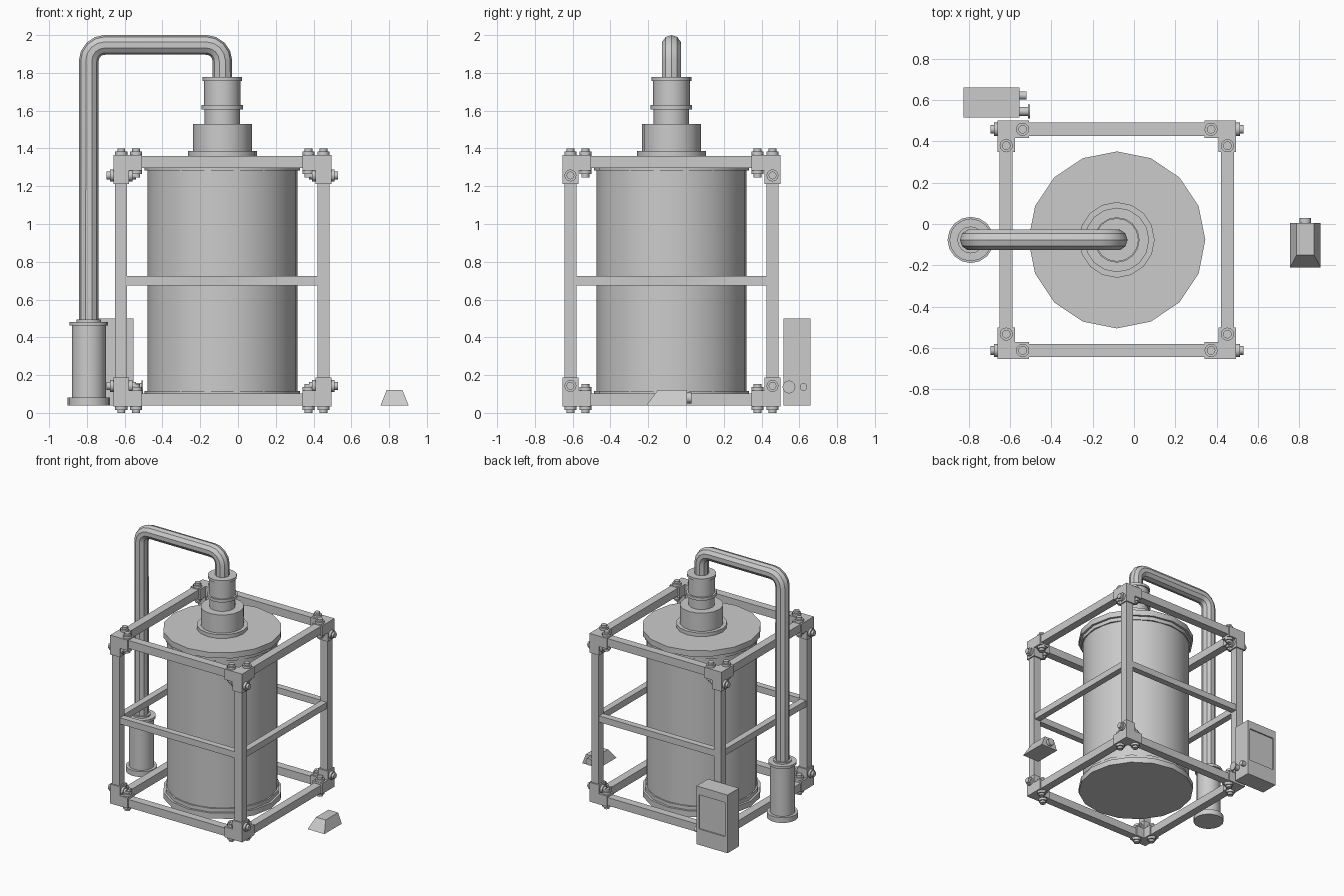
import bpy, bmesh
from math import pi, sin, cos, radians
from mathutils import Matrix, Vector
from itertools import product

if "Cube" in bpy.data.objects:
    bpy.data.objects.remove(bpy.data.objects["Cube"])

CX, CY, CZ = -0.083, -0.077, 0.70      # frame centre
PX = -0.79                             # down-pipe x
UP = Matrix.Identity(4)
ALONG_X = Matrix.Rotation(pi / 2, 4, 'Y')
ALONG_Y = Matrix.Rotation(-pi / 2, 4, 'X')


def finish(name, bm, angle=None):
    bmesh.ops.recalc_face_normals(bm, faces=bm.faces)
    me = bpy.data.meshes.new(name)
    bm.to_mesh(me)
    bm.free()
    ob = bpy.data.objects.new(name, me)
    bpy.context.collection.objects.link(ob)
    if angle:
        smooth(ob, angle)
    return ob


def smooth(ob, angle=35):
    bpy.ops.object.select_all(action='DESELECT')
    ob.select_set(True)
    bpy.context.view_layer.objects.active = ob
    bpy.ops.object.shade_smooth_by_angle(angle=radians(angle))


def add_box(bm, lo, hi):
    lo, hi = Vector(lo), Vector(hi)
    size = hi - lo
    m = Matrix.Translation((lo + hi) / 2) @ Matrix.Diagonal((*[abs(s) for s in size], 1))
    bmesh.ops.create_cube(bm, size=1, matrix=m)


def add_lathe(bm, profile, n, m):
    rings = [[bm.verts.new(m @ Vector((r * cos(2 * pi * i / n), r * sin(2 * pi * i / n), z)))
              for i in range(n)] for r, z in profile]
    for a, b in zip(rings, rings[1:]):
        for i in range(n):
            bm.faces.new((a[i], a[(i + 1) % n], b[(i + 1) % n], b[i]))
    bm.faces.new(rings[0])
    bm.faces.new(rings[-1])


def lathe(name, profile, n, loc, rot=UP):
    bm = bmesh.new()
    add_lathe(bm, profile, n, Matrix.Translation(loc) @ rot)
    return finish(name, bm, 35)


def bars(name, pieces):
    bm = bmesh.new()
    for lo, hi in pieces:
        add_box(bm, Vector(lo) + Vector((CX, CY, CZ)), Vector(hi) + Vector((CX, CY, CZ)))
    return finish(name, bm)


# Square-tube frame: posts, top and bottom rails, middle rails
O, I = 0.567, 0.504
ZO, ZI = 0.66, 0.597
signs = (-1, 1)
bars("frame_posts", [((sx * I, sy * I, -ZO), (sx * O, sy * O, ZO)) for sx, sy in product(signs, signs)])
bars("frame_rails_x", [((-I, sy * I, sz * ZI), (I, sy * O, sz * ZO)) for sy, sz in product(signs, signs)])
bars("frame_rails_y", [((sx * I, -I, sz * ZI), (sx * O, I, sz * ZO)) for sx, sz in product(signs, signs)])
bars("middle_rails_x", [((-I, s * 0.51, -0.025), (I, s * 0.56, 0.025)) for s in signs])
bars("middle_rails_y", [((s * 0.51, -I, -0.025), (s * 0.56, I, 0.025)) for s in signs])

# Three-armed corner sleeves and through-bolts
K, KI, ARM = 0.577, 0.493, 0.425
ZK, ZKI, ZARM = 0.665, 0.582, 0.512
MID, ZMID = 0.535, 0.6235
BOLT = [(0.032, -0.06), (0.032, 0.06)]
SHAFT = [(0.021, -0.077), (0.021, 0.077)]
sleeves, bolts = bmesh.new(), bmesh.new()
for sx, sy, sz in product(signs, signs, signs):
    def at(x, y, z):
        return Vector((CX + sx * x, CY + sy * y, CZ + sz * z))
    add_box(sleeves, at(K, K, ZK), at(KI, KI, ZARM))
    add_box(sleeves, at(KI, K, ZK), at(ARM, KI, ZKI))
    add_box(sleeves, at(K, KI, ZK), at(KI, ARM, ZKI))
    for pos, rot in ((at(0.456, MID, ZMID), UP), (at(MID, 0.456, ZMID), UP),
                     (at(MID, MID, 0.557), ALONG_X)):
        for prof in (BOLT, SHAFT):
            add_lathe(bolts, prof, 12, Matrix.Translation(pos) @ rot)
finish("corner_sleeves", sleeves)
finish("corner_bolts", bolts, 35)

# Tank with stepped rims at both ends
lathe("tank_wall", [(0.397, 0.06), (0.397, 1.33)], 32, (CX, CY, 0))
for name, s in (("tank_lid", 1), ("tank_base", -1)):
    lathe(name, [(0.411, s * 0.583), (0.411, s * 0.612), (0.428, s * 0.612), (0.428, s * 0.657)],
          16, (CX, CY, CZ))

# Neck on the lid
lathe("neck", [(0.183, 1.35), (0.183, 1.386), (0.156, 1.386), (0.156, 1.53), (0.094, 1.53),
               (0.094, 1.607), (0.11, 1.607), (0.11, 1.63), (0.097, 1.63), (0.097, 1.757),
               (0.105, 1.757), (0.105, 1.777)], 16, (CX, CY, 0))

# Bent outlet pipe
R, TOP = 0.085, 1.948
arc = [i * pi / 8 for i in range(5)]
path = [(CX, 1.75)]
path += [(CX - R + R * cos(a), TOP - R + R * sin(a)) for a in arc]
path += [(PX + R - R * sin(a), TOP - R + R * cos(a)) for a in arc]
path += [(PX, 0.47)]
cu = bpy.data.curves.new("outlet_pipe", 'CURVE')
cu.dimensions = '3D'
cu.bevel_depth = 0.052
cu.bevel_resolution = 3
cu.use_fill_caps = True
sp = cu.splines.new('POLY')
sp.points.add(len(path) - 1)
for p, (x, z) in zip(sp.points, path):
    p.co = (x, CY, z, 1)
pipe = bpy.data.objects.new("outlet_pipe", cu)
bpy.context.collection.objects.link(pipe)
bpy.ops.object.select_all(action='DESELECT')
pipe.select_set(True)
bpy.context.view_layer.objects.active = pipe
bpy.ops.object.convert(target='MESH')
smooth(bpy.context.object)

# Collector canister under the pipe
lathe("collector", [(0.112, 0.04), (0.112, 0.082), (0.09, 0.082), (0.09, 0.462), (0.103, 0.462),
                    (0.103, 0.482), (0.065, 0.482), (0.065, 0.495)], 16, (PX, CY, 0))

# Control box with a recessed panel on the back and two sockets on the side
bm = bmesh.new()
add_box(bm, (-0.825, 0.516, 0.04), (-0.554, 0.66, 0.5))
box = finish("control_box", bm)
bm = bmesh.new()
add_box(bm, (-0.805, 0.65, 0.165), (-0.574, 0.70, 0.435))
cutter = finish("panel_cutter", bm)
cutter.hide_render = True
cutter.hide_set(True)
mod = box.modifiers.new("panel_recess", 'BOOLEAN')
mod.object = cutter
mod.operation = 'DIFFERENCE'
mod.solver = 'EXACT'
bpy.context.view_layer.objects.active = box
bpy.ops.object.modifier_apply(modifier=mod.name)
bpy.data.objects.remove(cutter)
lathe("large_socket", [(0.022, -0.01), (0.022, 0.042), (0.034, 0.042), (0.034, 0.05)], 16,
      (-0.554, 0.545, 0.137), ALONG_X)
lathe("small_socket", [(0.02, -0.01), (0.02, 0.034)], 12, (-0.554, 0.622, 0.137), ALONG_X)

# Loose wedge-shaped unit with a plug on its vertical back
bm = bmesh.new()
add_box(bm, (0.755, -0.21, 0.04), (0.903, 0.006, 0.12))
for v in bm.verts:
    if v.co.z > 0.1:
        v.co.x = 0.829 + (0.042 if v.co.x > 0.829 else -0.042)
        if v.co.y < -0.1:
            v.co.y = -0.15
finish("sensor_wedge", bm)
lathe("wedge_plug", [(0.028, -0.01), (0.028, 0.024)], 12, (0.829, 0.006, 0.079), ALONG_Y)
